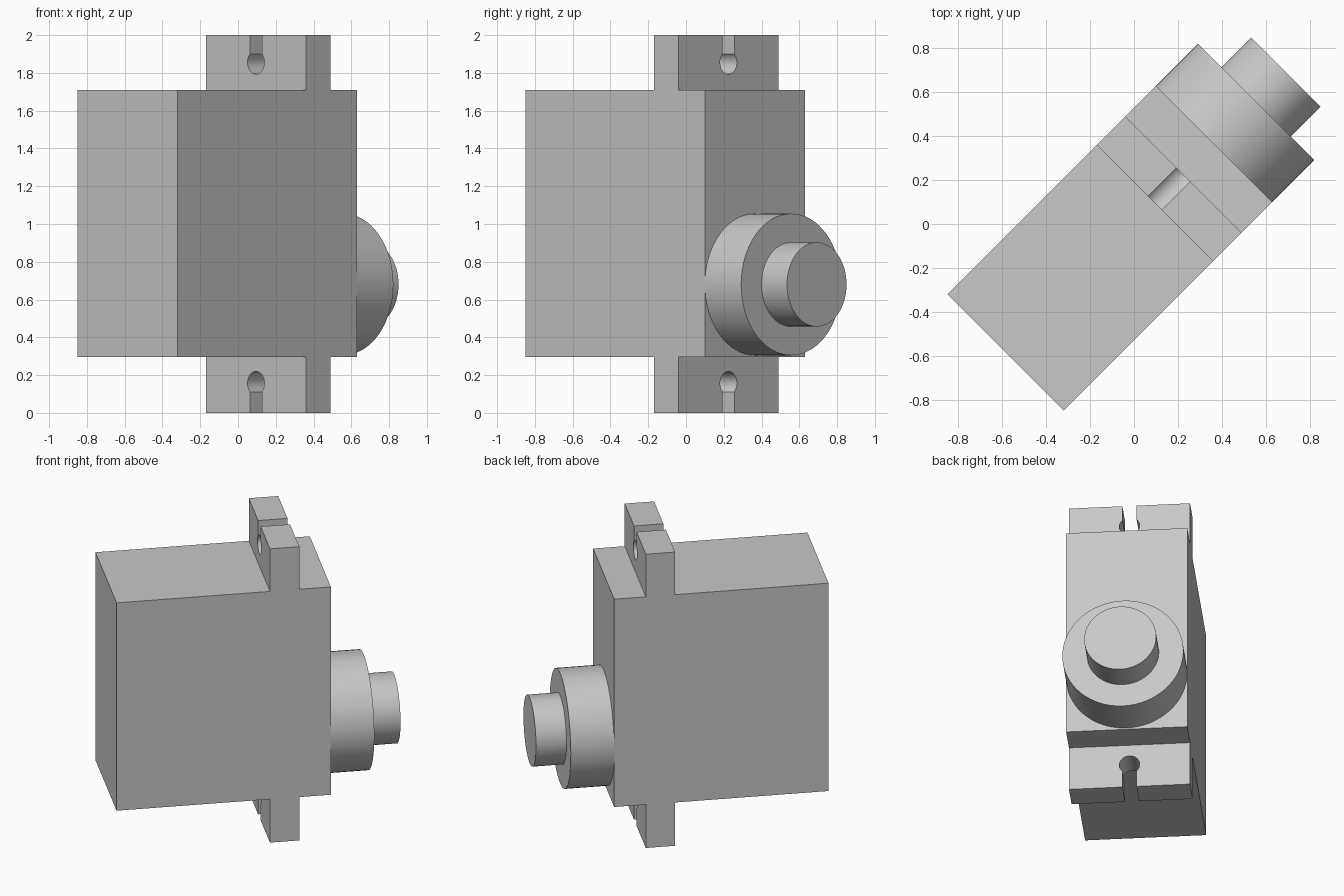
import bpy, bmesh, math
from mathutils import Matrix

cube = bpy.data.objects.get("Cube")
if cube:
    bpy.data.objects.remove(cube, do_unlink=True)

grey = bpy.data.materials.new("light grey")
grey.use_nodes = True
colour = (0.58, 0.58, 0.58, 1)
grey.diffuse_color = colour
grey.node_tree.nodes["Principled BSDF"].inputs["Base Color"].default_value = colour

# Parts are laid out with the shaft along local +x, then turned about z
TURN = Matrix.Rotation(math.radians(45), 4, "Z")
HALF_WIDTH = 0.375
BOTTOM, TOP = 0.295, 1.71
FRONT, BACK = 0.516, -0.827
SHAFT_Z = 0.68


def add_part(name, bm, smooth=False):
    bmesh.ops.recalc_face_normals(bm, faces=bm.faces)
    mesh = bpy.data.meshes.new(name)
    bm.to_mesh(mesh)
    bm.free()
    mesh.materials.append(grey)
    obj = bpy.data.objects.new(name, mesh)
    obj.matrix_world = TURN
    bpy.context.collection.objects.link(obj)
    if smooth:
        bpy.ops.object.select_all(action="DESELECT")
        obj.select_set(True)
        bpy.context.view_layer.objects.active = obj
        bpy.ops.object.shade_smooth_by_angle(angle=math.radians(30))
    return obj


def extrude_profile(name, points, x0, x1, smooth=False):
    """Extrude a (y, z) outline along x."""
    bm = bmesh.new()
    face = bm.faces.new([bm.verts.new((x0, y, z)) for y, z in points])
    new = bmesh.ops.extrude_face_region(bm, geom=[face])["geom"]
    verts = [v for v in new if isinstance(v, bmesh.types.BMVert)]
    bmesh.ops.translate(bm, verts=verts, vec=(x1 - x0, 0, 0))
    return add_part(name, bm, smooth)


def disc(radius, z, steps=64):
    angles = [2 * math.pi * i / steps for i in range(steps)]
    return [(radius * math.cos(a), z + radius * math.sin(a)) for a in angles]


def tab_outline(base, end, hole_z, hole_r=0.063, slot=0.044, steps=24):
    """Rectangle with a round hole that opens to the outer edge."""
    up = 1 if end > base else -1
    gap = math.asin(slot / hole_r)
    arc = []
    for i in range(steps + 1):
        a = gap + (2 * math.pi - 2 * gap) * i / steps
        arc.append((hole_r * math.sin(a), hole_z + up * hole_r * math.cos(a)))
    return ([(-HALF_WIDTH, base), (HALF_WIDTH, base), (HALF_WIDTH, end), (slot, end)]
            + arc + [(-slot, end), (-HALF_WIDTH, end)])


# Main housing
extrude_profile("housing", [(-HALF_WIDTH, BOTTOM), (HALF_WIDTH, BOTTOM),
                            (HALF_WIDTH, TOP), (-HALF_WIDTH, TOP)], BACK, FRONT)

# Mounting tabs with keyhole slots
extrude_profile("upper_mounting_tab", tab_outline(TOP, 2.0, 1.856), 0.134, 0.318, True)
extrude_profile("lower_mounting_tab", tab_outline(BOTTOM, 0.0, 0.157), 0.134, 0.318, True)

# Round boss and output shaft
extrude_profile("gear_boss", disc(HALF_WIDTH, SHAFT_Z), FRONT, 0.788, True)
extrude_profile("output_shaft", disc(0.223, SHAFT_Z), 0.788, 0.979, True)
